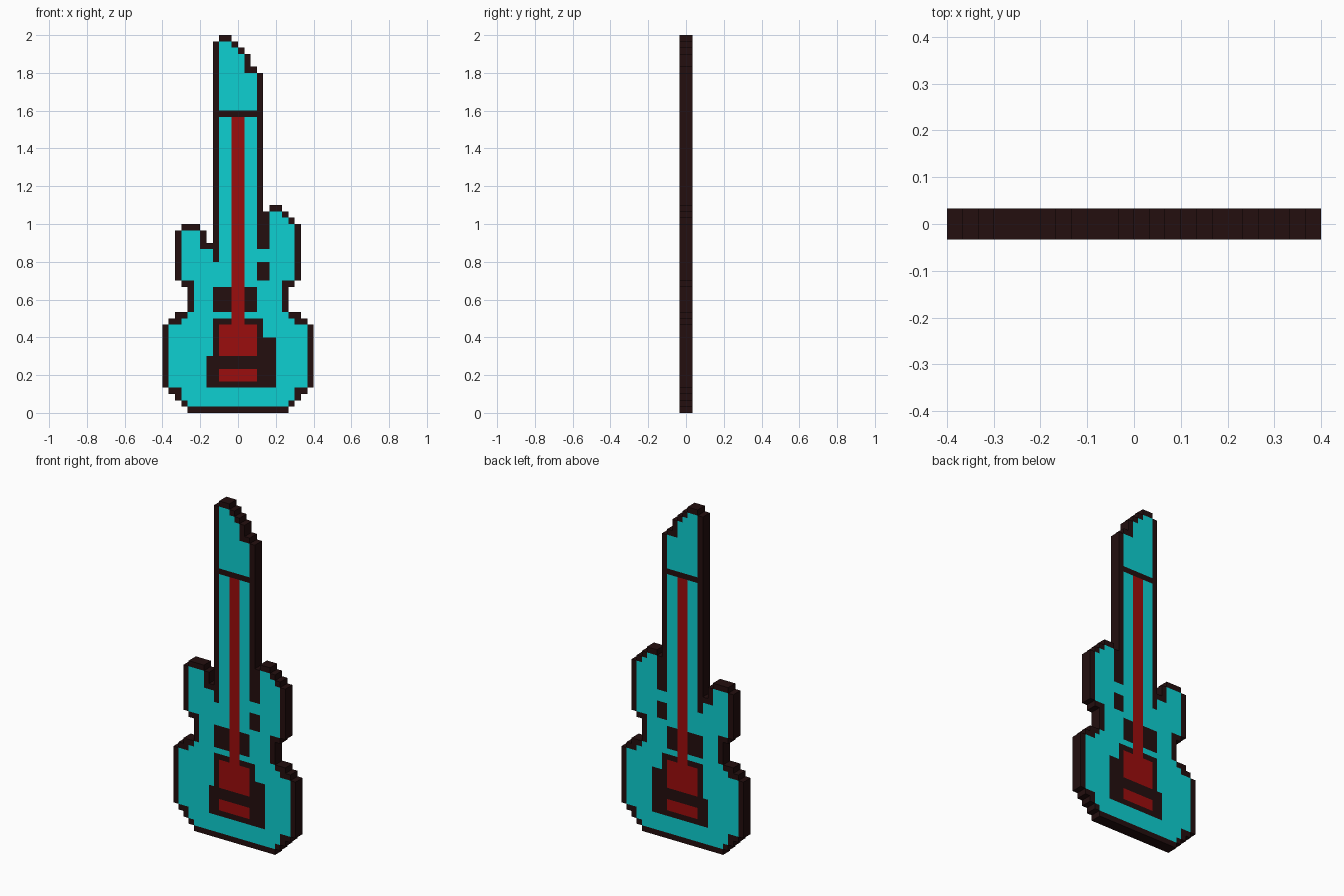
import bpy, bmesh

if "Cube" in bpy.data.objects:
    bpy.data.objects.remove(bpy.data.objects["Cube"])

U = 1 / 30        # one pixel cell
D = 1 / 30        # half thickness


def rect(x0, x1, z0, z1):
    return {(x, z) for x in range(x0, x1) for z in range(z0, z1)}


def union(rects):
    out = set()
    for r in rects:
        out |= rect(*r)
    return out


def mirrored(cells):
    return cells | {(-1 - x, z) for x, z in cells}


# Silhouette: symmetric lower body and waist, then horns and stepped neck
silhouette = union([
    (-8, 8, 0, 1), (-9, 9, 1, 2), (-10, 10, 2, 3), (-11, 11, 3, 4),
    (-12, 12, 4, 14), (-11, 11, 14, 15), (-10, 10, 15, 16),
    (-8, 8, 16, 20), (-9, 9, 20, 21), (-10, 10, 21, 27),
    (-10, -5, 27, 29), (-9, -6, 29, 30),                      # left horn
    (4, 10, 27, 30), (4, 9, 30, 31), (4, 8, 31, 32), (5, 7, 32, 33),
    (-4, 4, 27, 54), (-4, 3, 54, 55), (-4, 2, 55, 57),        # neck, head
    (-4, 1, 57, 58), (-4, 0, 58, 59), (-3, -1, 59, 60)])

SIDES = ((1, 0), (-1, 0), (0, 1), (0, -1))
outline = {(x, z) for x, z in silhouette
           if any((x + a, z + b) not in silhouette for a, b in SIDES)}
# Filled elbows of the outline
outline |= mirrored({(-10, 14), (-8, 20), (-10, 3)}) | {(1, 54), (-6, 26)}
# Neck edges running down into the body
outline |= rect(-4, -3, 24, 54) | rect(3, 4, 26, 54) | rect(4, 5, 26, 32)

head_line = rect(-3, 3, 47, 48)
pickup = rect(-4, 3, 16, 20)
knob = rect(3, 5, 21, 24)
base_plate = union([(-4, 4, 9, 15), (-5, 6, 4, 9), (4, 6, 9, 12)])
strings = rect(-1, 1, 14, 47)
bridge = rect(-3, 3, 9, 14)
tail_bar = rect(-3, 3, 5, 7)


def material(name, rgb):
    m = bpy.data.materials.new(name)
    m.diffuse_color = (*rgb, 1)
    m.use_nodes = True
    m.node_tree.nodes["Principled BSDF"].inputs["Base Color"].default_value = m.diffuse_color
    return m


dark = material("dark_brown", (0.017, 0.0045, 0.0045))
cyan = material("cyan", (0.004, 0.63, 0.64))
red = material("red", (0.33, 0.004, 0.004))


def slab(name, cells, mat):
    """Front and back faces per cell; walls only on the outer silhouette."""
    bm = bmesh.new()

    def quad(*pts):
        bm.faces.new([bm.verts.new((x * U, y * D, z * U)) for x, y, z in pts])

    for x, z in sorted(cells):
        X, Z = x + 1, z + 1
        quad((x, -1, z), (X, -1, z), (X, -1, Z), (x, -1, Z))
        quad((x, 1, z), (x, 1, Z), (X, 1, Z), (X, 1, z))
        if (X, z) not in silhouette:
            quad((X, -1, z), (X, 1, z), (X, 1, Z), (X, -1, Z))
        if (x - 1, z) not in silhouette:
            quad((x, -1, z), (x, -1, Z), (x, 1, Z), (x, 1, z))
        if (x, Z) not in silhouette:
            quad((x, -1, Z), (X, -1, Z), (X, 1, Z), (x, 1, Z))
        if (x, z - 1) not in silhouette:
            quad((x, -1, z), (x, 1, z), (X, 1, z), (X, -1, z))
    bmesh.ops.remove_doubles(bm, verts=bm.verts, dist=1e-4)
    me = bpy.data.meshes.new(name)
    bm.to_mesh(me)
    bm.free()
    me.materials.append(mat)
    bpy.context.collection.objects.link(bpy.data.objects.new(name, me))


# Parts in priority order; each takes only the cells not yet used
used = set()
for name, cells, mat in [
        ("strings", strings, red), ("bridge", bridge, red),
        ("tail_bar", tail_bar, red), ("base_plate", base_plate, dark),
        ("pickup", pickup, dark), ("knob", knob, dark),
        ("head_line", head_line, dark), ("outline", outline, dark),
        ("body_panels", silhouette, cyan)]:
    slab(name, cells - used, mat)
    used |= cells
